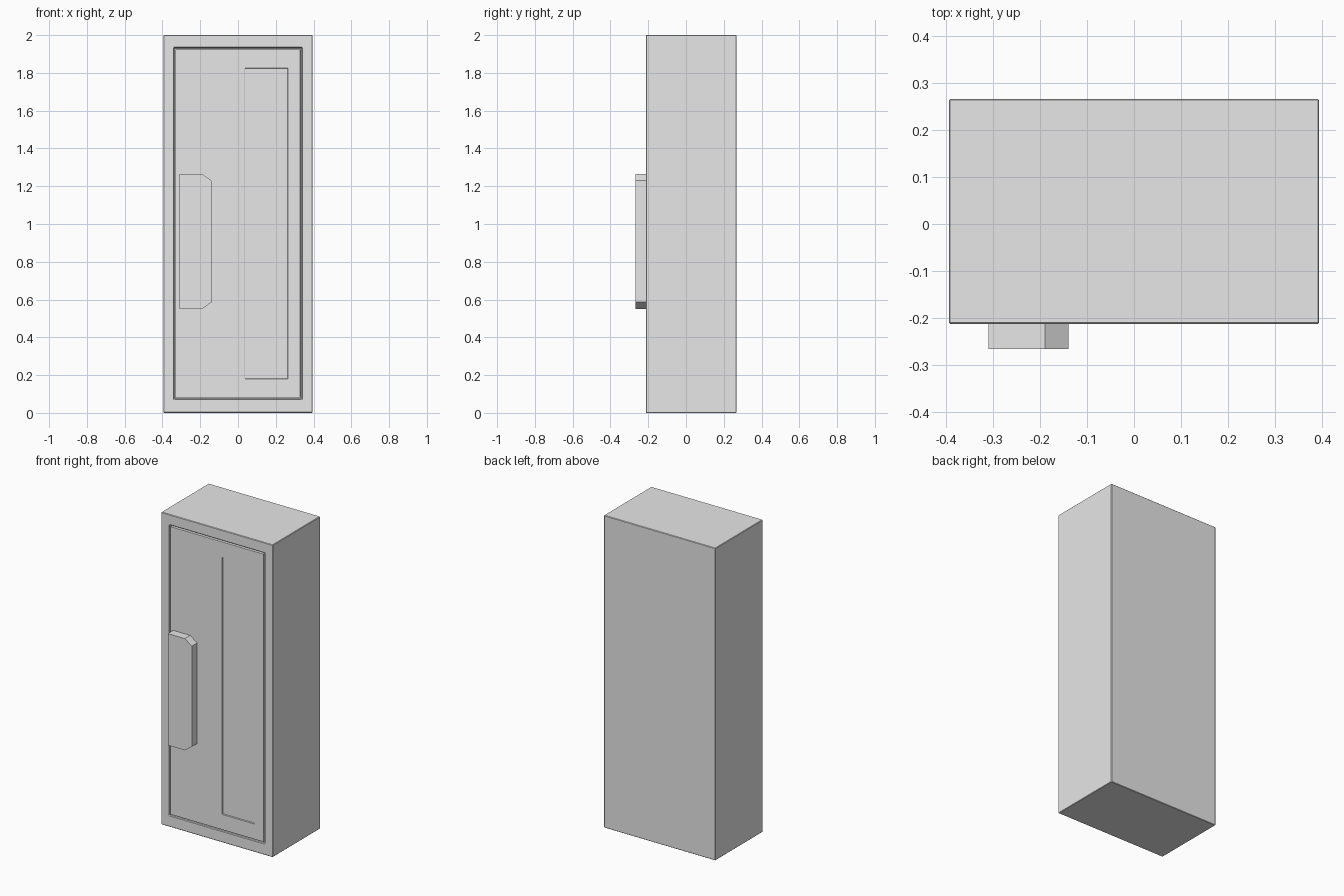
import bpy
import bmesh
from mathutils import Vector

default_cube = bpy.data.objects.get("Cube")
if default_cube:
    bpy.data.objects.remove(default_cube, do_unlink=True)

# Single painted metal colour
grey = bpy.data.materials.new("light_grey_metal")
grey.use_nodes = True
colour = (0.8, 0.8, 0.8, 1)
grey.diffuse_color = colour
grey.node_tree.nodes["Principled BSDF"].inputs["Base Color"].default_value = colour


def finish(name, bm, bevel=0.0):
    bmesh.ops.recalc_face_normals(bm, faces=bm.faces[:])
    mesh = bpy.data.meshes.new(name)
    bm.to_mesh(mesh)
    bm.free()
    mesh.materials.append(grey)
    obj = bpy.data.objects.new(name, mesh)
    bpy.context.collection.objects.link(obj)
    if bevel:
        mod = obj.modifiers.new("edge_bevel", 'BEVEL')
        mod.width = bevel
        mod.segments = 1
        mod.limit_method = 'ANGLE'
    return obj


def box(low, high):
    bm = bmesh.new()
    bmesh.ops.create_cube(bm, size=1)
    low, high = Vector(low), Vector(high)
    for v in bm.verts:
        v.co = (low + high) / 2 + v.co * (high - low)
    return bm


def recess_front(bm, x0, x1, z0, z1, depth):
    """Cut a rectangular recess into the front face."""
    face = min(bm.faces, key=lambda f: f.calc_center_median().y)
    middle = face.calc_center_median()
    face = bmesh.ops.extrude_discrete_faces(bm, faces=[face])["faces"][0]
    for v in face.verts:
        v.co.x = x1 if v.co.x > middle.x else x0
        v.co.z = z1 if v.co.z > middle.z else z0
    face = bmesh.ops.extrude_discrete_faces(bm, faces=[face])["faces"][0]
    for v in face.verts:
        v.co.y += depth


FRONT, BACK = -0.213, 0.267

# Cabinet with a shallow door opening
cabinet = box((-0.395, FRONT, 0), (0.395, BACK, 2))
recess_front(cabinet, -0.338, 0.338, 0.073, 1.933, 0.02)
finish("cabinet", cabinet, 0.003)

# Flush door with a long recessed panel
door = box((-0.33, FRONT, 0.081), (0.33, FRONT + 0.021, 1.925))
recess_front(door, 0.036, 0.264, 0.18, 1.826, 0.006)
finish("door", door, 0.002)

# Handle plate with chamfered corners on its inner side
handle = bmesh.new()
outline = [(-0.31, 0.55), (-0.19, 0.55), (-0.14, 0.586),
           (-0.14, 1.23), (-0.19, 1.265), (-0.31, 1.265)]
plate = handle.faces.new([handle.verts.new((x, -0.267, z)) for x, z in outline])
extruded = bmesh.ops.extrude_face_region(handle, geom=[plate])["geom"]
for v in extruded:
    if isinstance(v, bmesh.types.BMVert):
        v.co.y = FRONT + 0.002
finish("handle", handle)
